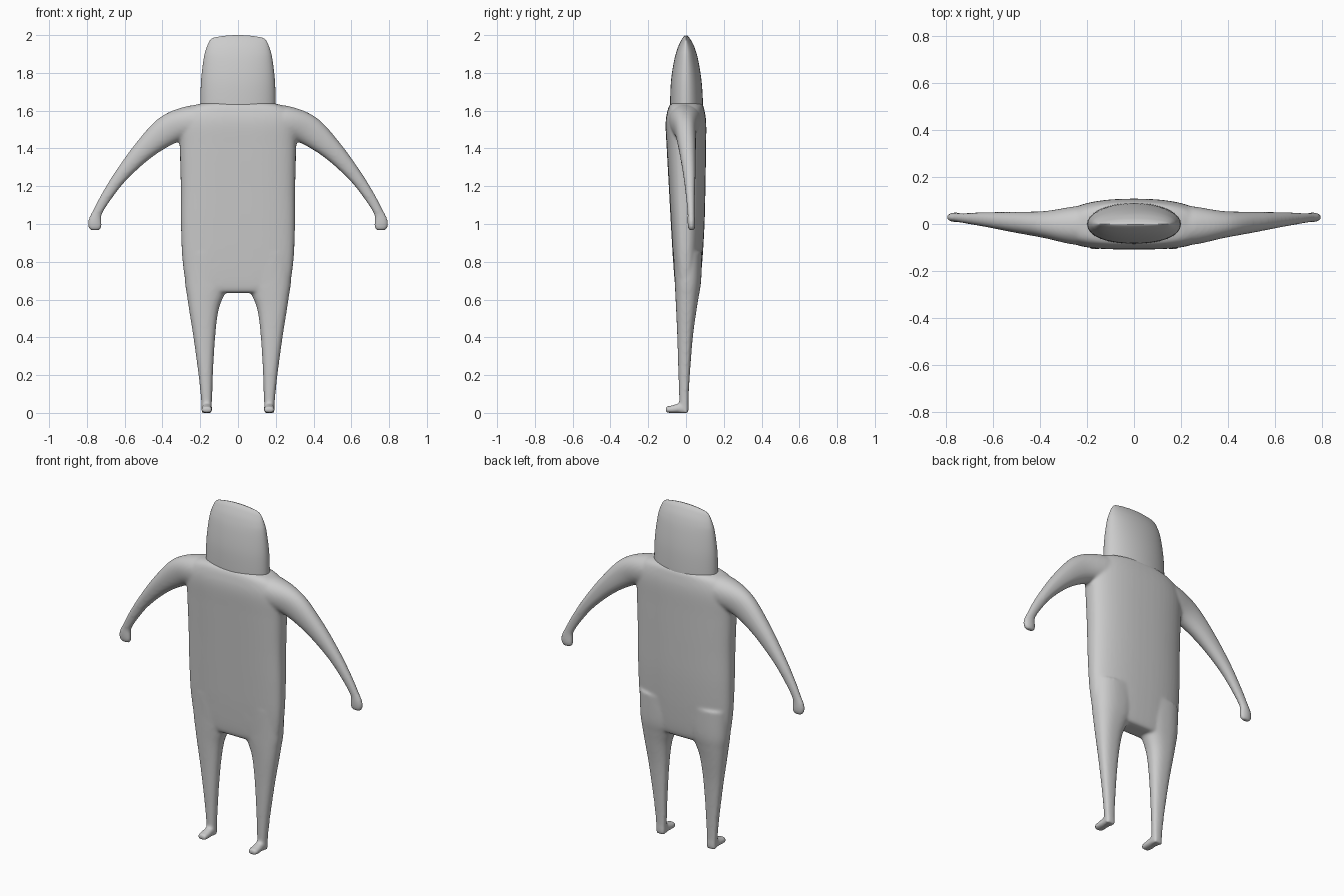
import bpy, bmesh, math
from mathutils import Vector

if "Cube" in bpy.data.objects:
    bpy.data.objects.remove(bpy.data.objects["Cube"])

grey = bpy.data.materials.new("plain grey")
grey.diffuse_color = (0.6, 0.6, 0.6, 1)
grey.use_nodes = True
grey.node_tree.nodes["Principled BSDF"].inputs["Base Color"].default_value = grey.diffuse_color

N, STEPS = 48, 6
X, Y, Z = Vector((1, 0, 0)), Vector((0, 1, 0)), Vector((0, 0, 1))


def ring(c, u, v, a, neg, pos, p_neg=2.2, p_pos=2.2):
    """Superellipse: half-width a along u, reach neg / pos along v."""
    pts = []
    for i in range(N):
        t = 2 * math.pi * i / N
        co, si = math.cos(t), math.sin(t)
        p = p_pos if si > 0 else p_neg
        pu = math.copysign(abs(co) ** (2 / p), co) * a
        pv = math.copysign(abs(si) ** (2 / p), si) * (pos if si > 0 else neg)
        pts.append(Vector(c) + u * pu + v * pv)
    return pts


def spline(a, b, c, d, t):
    return 0.5 * (2 * b + (c - a) * t + (2 * a - 5 * b + 4 * c - d) * t * t
                  + (3 * b - a - 3 * c + d) * t ** 3)


def loft(bm, keys, mirror=False):
    """Skin smoothly interpolated rings into a closed tube."""
    rows = []
    for i in range(len(keys) - 1):
        q = [keys[max(0, min(len(keys) - 1, i + k))] for k in (-1, 0, 1, 2)]
        for s in range(STEPS):
            rows.append([spline(*pts, s / STEPS) for pts in zip(*q)])
    rows.append(keys[-1])
    for sx in ((1, -1) if mirror else (1,)):
        vs = [[bm.verts.new((p.x * sx, p.y, p.z)) for p in r] for r in rows]
        faces = [bm.faces.new(vs[0]), bm.faces.new(vs[-1][::-1])]
        for r0, r1 in zip(vs, vs[1:]):
            for j in range(N):
                k = (j + 1) % N
                faces.append(bm.faces.new((r0[j], r1[j], r1[k], r0[k])))
        bmesh.ops.recalc_face_normals(bm, faces=faces)


def finish(bm, name):
    me = bpy.data.meshes.new(name)
    bm.to_mesh(me)
    bm.free()
    me.materials.append(grey)
    ob = bpy.data.objects.new(name, me)
    bpy.context.collection.objects.link(ob)
    bpy.context.view_layer.objects.active = ob
    ob.select_set(True)
    return ob


body = bmesh.new()

# Torso: z, half-width, front reach, back reach
torso = [(0.635, 0.20, 0.035, 0.045), (0.66, 0.265, 0.055, 0.07),
         (0.80, 0.293, 0.068, 0.086), (1.0, 0.302, 0.08, 0.098),
         (1.2, 0.303, 0.091, 0.103), (1.4, 0.308, 0.102, 0.106),
         (1.53, 0.31, 0.108, 0.107), (1.60, 0.28, 0.098, 0.098),
         (1.635, 0.21, 0.082, 0.085), (1.645, 0.12, 0.05, 0.05)]
loft(body, [ring((0, 0, z), X, Y, w, f, b, 3.2, 2.3) for z, w, f, b in torso])

# Legs: z, inner x, outer x, front reach, back reach
legs = [(0.85, 0.02, 0.285, 0.068, 0.085), (0.70, 0.035, 0.281, 0.06, 0.08),
        (0.62, 0.075, 0.27, 0.056, 0.068), (0.54, 0.104, 0.258, 0.052, 0.055),
        (0.40, 0.121, 0.236, 0.046, 0.036), (0.20, 0.133, 0.209, 0.04, 0.02),
        (0.07, 0.137, 0.196, 0.036, 0.013), (0.0, 0.139, 0.192, 0.034, 0.012)]
loft(body, [ring((( i + o) / 2, 0, z), X, Y, (o - i) / 2, f, b, 2.4, 2.4)
            for z, i, o, f, b in legs], True)

# Feet: y, half-width, height
feet = [(0.013, 0.022, 0.05), (0.0, 0.027, 0.06), (-0.04, 0.027, 0.05),
        (-0.08, 0.029, 0.038), (-0.102, 0.026, 0.034), (-0.108, 0.018, 0.026)]
loft(body, [ring((0.165, y, 0.019), X, Z, w, 0.019, h - 0.019, 3, 2.4)
            for y, w, h in feet], True)

# Arms: centre x, z, half-thickness, y front, y back, direction in degrees below horizontal
arms = [(0.10, 1.55, 0.085, -0.095, 0.09, 0), (0.25, 1.54, 0.086, -0.088, 0.075, 10),
        (0.375, 1.495, 0.079, -0.06, 0.055, 30), (0.50, 1.39, 0.056, -0.037, 0.052, 43),
        (0.62, 1.255, 0.037, -0.014, 0.05, 50), (0.70, 1.14, 0.029, 0.0, 0.047, 58),
        (0.745, 1.06, 0.026, 0.008, 0.046, 68), (0.757, 1.02, 0.035, 0.008, 0.048, 85),
        (0.757, 0.985, 0.036, 0.01, 0.048, 90), (0.757, 0.967, 0.024, 0.017, 0.043, 90)]
keys = []
for x, z, r, f, b, deg in arms:
    a = math.radians(deg)
    m = (b - f) / 2
    keys.append(ring((x, (f + b) / 2, z), Vector((math.sin(a), 0, math.cos(a))), Y, r, m, m))
loft(body, keys, True)

# Merge the limbs into one soft skin
ob = finish(body, "body")
rm = ob.modifiers.new("merge", 'REMESH')
rm.mode, rm.voxel_size, rm.use_smooth_shade = 'VOXEL', 0.008, True
sm = ob.modifiers.new("soften", 'SMOOTH')
sm.factor, sm.iterations = 0.5, 8

# Head: flattened hood closing to a ridge (z, half-width, front, back)
hood = [(1.605, 0.196, 0.080, 0.086), (1.63, 0.199, 0.084, 0.09),
        (1.75, 0.196, 0.08, 0.083), (1.86, 0.184, 0.064, 0.066),
        (1.93, 0.170, 0.045, 0.047), (1.975, 0.155, 0.024, 0.025),
        (1.994, 0.142, 0.010, 0.010), (2.0, 0.125, 0.002, 0.002)]
head = bmesh.new()
loft(head, [ring((0, 0, z), X, Y, w, f, b, 2.2, 2.0) for z, w, f, b in hood])
for v in head.verts:
    v.co.z -= 0.8 * v.co.x ** 2 * max(0, v.co.z - 1.9) / 0.1
finish(head, "head")
bpy.ops.object.shade_smooth_by_angle(angle=math.radians(50))
